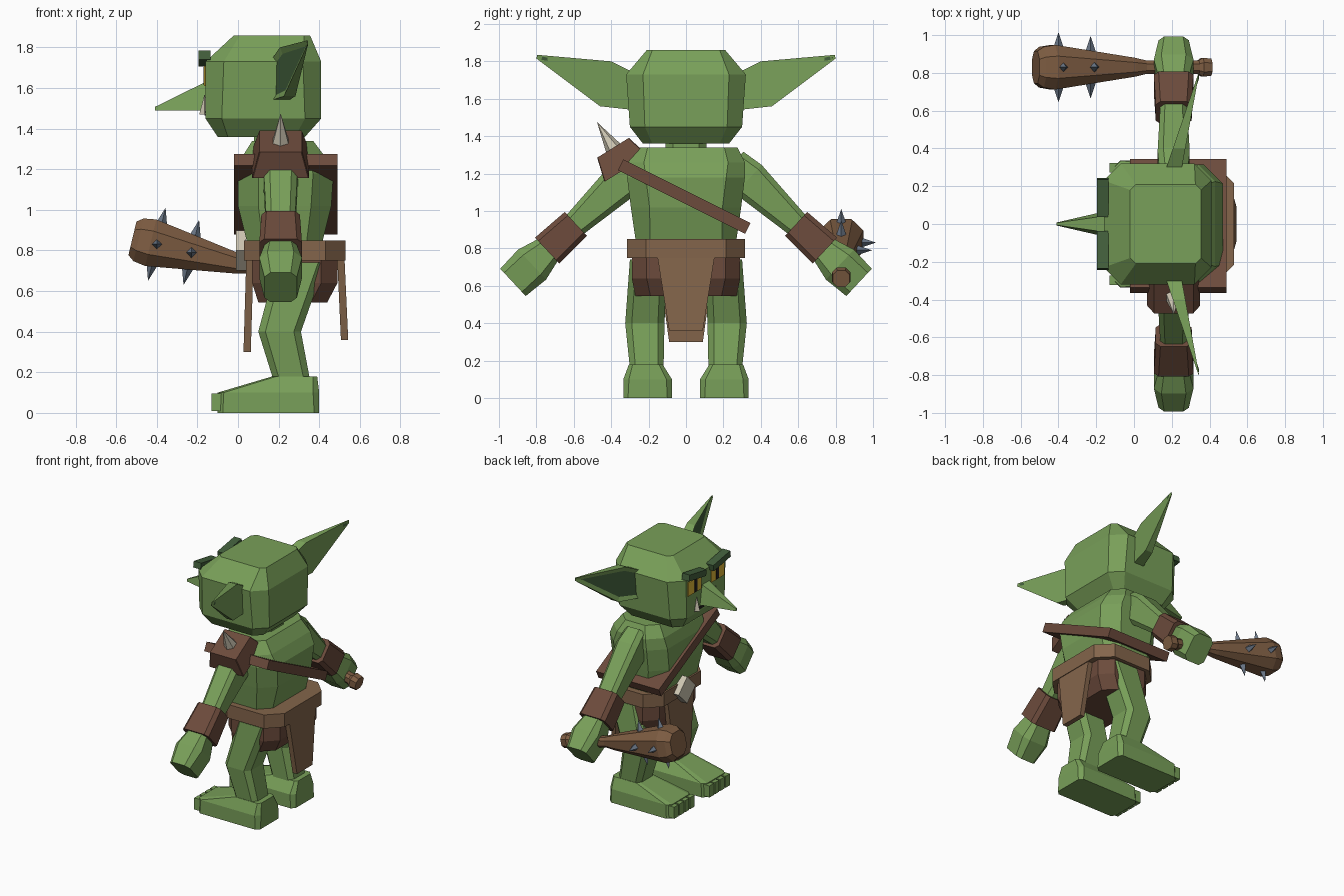
import bpy, bmesh
from mathutils import Vector

if "Cube" in bpy.data.objects:
    bpy.data.objects.remove(bpy.data.objects["Cube"], do_unlink=True)


def material(name, r, g, b):
    m = bpy.data.materials.new(name)
    m.use_nodes = True
    m.diffuse_color = (r, g, b, 1)
    bsdf = m.node_tree.nodes["Principled BSDF"]
    bsdf.inputs["Base Color"].default_value = (r, g, b, 1)
    bsdf.inputs["Roughness"].default_value = 0.9
    return m


SKIN = material("green skin", 0.19, 0.35, 0.1)
DARK = material("dark green", 0.055, 0.115, 0.045)
LEATHER = material("dark leather", 0.15, 0.07, 0.045)
CLOTH = material("tan hide", 0.23, 0.13, 0.07)
WOOD = material("club wood", 0.21, 0.11, 0.055)
METAL = material("slate metal", 0.15, 0.19, 0.25)
BONE = material("bone", 0.62, 0.57, 0.45)
YELLOW = material("eye yellow", 0.75, 0.48, 0.04)
BLACK = material("pupil black", 0.02, 0.015, 0.015)
X, Y, Z = Vector((1, 0, 0)), Vector((0, 1, 0)), Vector((0, 0, 1))


def finish(name, bm, mats):
    bmesh.ops.recalc_face_normals(bm, faces=bm.faces)
    me = bpy.data.meshes.new(name)
    bm.to_mesh(me)
    bm.free()
    for m in mats:
        me.materials.append(m)
    ob = bpy.data.objects.new(name, me)
    bpy.context.collection.objects.link(ob)
    return ob


def loft(name, mat, rings, u=X, v=Y):
    """Skin chamfered-rectangle sections: (centre, half u, half v, chamfer)."""
    bm = bmesh.new()
    loops = []
    for c, a, b, k in rings:
        pts = [(a, k - b), (a, b - k), (a - k, b), (k - a, b),
               (-a, b - k), (-a, k - b), (k - a, -b), (a - k, -b)]
        loops.append([bm.verts.new(Vector(c) + u * p + v * q) for p, q in pts])
    for lo, hi in zip(loops, loops[1:]):
        for i in range(8):
            j = (i + 1) % 8
            bm.faces.new((lo[i], lo[j], hi[j], hi[i]))
    bm.faces.new(loops[0])
    bm.faces.new(loops[-1])
    return finish(name, bm, [mat])


def stack(name, mat, y, levels):
    """Vertical loft: levels of (z, back x min, x max, half depth y, chamfer)."""
    return loft(name, mat, [(((a + b) / 2, y, z), (b - a) / 2, h, k)
                            for z, a, b, h, k in levels])


def prism(name, mat, lower, upper):
    """Solid between two matching outlines."""
    bm = bmesh.new()
    a = [bm.verts.new(p) for p in lower]
    b = [bm.verts.new(p) for p in upper]
    n = len(a)
    for i in range(n):
        bm.faces.new((a[i], a[(i + 1) % n], b[(i + 1) % n], b[i]))
    bm.faces.new(a)
    bm.faces.new(b)
    return finish(name, bm, [mat])


def block(name, mat, c, size, angle=0):
    """Box turned about the x axis."""
    bm = bmesh.new()
    bmesh.ops.create_cube(bm, size=1)
    bmesh.ops.scale(bm, vec=size, verts=bm.verts)
    ob = finish(name, bm, [mat])
    ob.location = c
    ob.rotation_euler.x = angle
    return ob


def spike(name, mat, base, direction, length, r, sides=4):
    bm = bmesh.new()
    bmesh.ops.create_cone(bm, cap_ends=True, segments=sides, radius1=r,
                          radius2=0, depth=length)
    bmesh.ops.translate(bm, vec=Z * length / 2, verts=bm.verts)
    ob = finish(name, bm, [mat])
    ob.location = base
    ob.rotation_euler = Z.rotation_difference(Vector(direction)).to_euler()
    return ob


# Head, neck and torso
stack("head", SKIN, 0, [(1.36, -.10, .33, .23, .05), (1.45, -.16, .41, .30, .08),
                        (1.73, -.16, .41, .32, .09), (1.86, -.02, .355, .21, .03)])
stack("neck", SKIN, 0, [(1.3, .08, .32, .11, .04), (1.4, .08, .32, .11, .04)])
stack("torso", SKIN, 0, [(.78, .06, .40, .26, .07), (1.02, 0, .46, .295, .1),
                         (1.18, 0, .47, .315, .1), (1.26, .02, .43, .315, .09),
                         (1.34, .07, .37, .275, .07)])

# Nose
prism("nose", SKIN,
      [(-.14, -.07, 1.49), (-.14, .07, 1.49), (-.14, .045, 1.64), (-.14, -.045, 1.64)],
      [(-.41, -.008, 1.49), (-.41, .008, 1.49), (-.41, .006, 1.507), (-.41, -.006, 1.507)])
block("mouth", BLACK, (-.162, 0, 1.475), (.008, .26, .018))


def ear(name, s):
    outline = [(.28, 1.54), (.46, 1.56), (.80, 1.815), (.795, 1.835), (.40, 1.80), (.28, 1.74)]
    front, back = [], []
    for y, z in outline:
        x = .165 + (y - .28) * .34
        front.append((x, s * y, z))
        back.append((x + .085 * (.82 - y) / .54, s * y, z))
    ob = prism(name, SKIN, front, back)
    # Dark recessed hollow on the forward face
    bm = bmesh.new()
    bm.from_mesh(ob.data)
    face = min((f for f in bm.faces if len(f.verts) == 6), key=lambda f: f.normal.x)
    bmesh.ops.inset_region(bm, faces=[face], thickness=.032, depth=-.012)
    face.material_index = 1
    bm.to_mesh(ob.data)
    bm.free()
    ob.data.materials.append(DARK)


arm_dir = (.73, -.68)
for s, side in ((-1, "left"), (1, "right")):
    # Face details
    ear(side + "_ear", s)
    block(side + "_eye", YELLOW, (-.162, s * .135, 1.66), (.009, .15, .1))
    block(side + "_pupil", BLACK, (-.167, s * .125, 1.66), (.006, .03, .09))
    block(side + "_brow", DARK, (-.165, s * .14, 1.745), (.06, .2, .045), s * .17)
    spike(side + "_tusk", BONE, (-.165, s * .11, 1.47), Z, .1, .026)

    # Arm, bracer and hand along one slanted axis
    v = Vector((0, .68 * s, .73))

    def along(t):
        return Vector((.21, s * (.29 + arm_dir[0] * t), 1.21 + arm_dir[1] * t))

    def limb(name, mat, rings):
        loft(side + name, mat, [(along(t), a, b, k) for t, a, b, k in rings], X, v)

    limb("_arm", SKIN, [(-.06, .075, .09, .03), (.06, .085, .105, .03),
                        (.45, .07, .065, .025)])
    limb("_bracer", LEATHER, [(.41, .095, .087, .025), (.62, .105, .095, .025)])
    limb("_hand", SKIN, [(.60, .075, .075, .025), (.73, .105, .11, .04),
                         (.87, .08, .1, .03)])

    # Leg, foot and toes
    loft(side + "_leg", SKIN, [((.31, s * .2, .74), .12, .10, .035),
                               ((.205, s * .22, .40), .105, .105, .035),
                               ((.265, s * .21, .16), .09, .09, .03)])
    loft(side + "_foot", SKIN, [((.15, s * .205, 0), .25, .13, .025),
                                ((.15, s * .205, .1), .25, .13, .03),
                                ((.28, s * .215, .18), .11, .09, .02)])
    for i in range(4):
        block(side + "_toe", SKIN, (-.1, s * .205 + (i - 1.5) * .062, .052),
              (.06, .05, .085))

# Leather shorts, belt, hide flaps and buckle
stack("shorts", LEATHER, 0, [(.545, .10, .44, .27, .08), (.64, .07, .49, .29, .08),
                             (.8, .07, .49, .29, .08)])
stack("belt", CLOTH, 0, [(.75, .03, .53, .315, .1), (.85, .03, .53, .315, .1)])
for name, x, lean, bottom in (("front_flap", .06, -.015, .3), ("back_flap", .505, .02, .36)):
    ends = []
    for z, h, shift in ((.8, .16, 0), (bottom, .09, lean)):
        ends.append([(x + shift + dx, y, z) for dx, y in
                     ((-.018, -h), (.018, -h), (.018, h), (-.018, h))])
    prism(name, CLOTH, *ends)
block("buckle", BONE, (.015, 0, .8), (.05, .14, .14), .7854)

# Diagonal chest strap
block("chest_strap", LEATHER, (.235, -.01, 1.077), (.51, .76, .065), -.464)

# Shoulder guard with bone spike
n, t = Vector((0, -.53, .85)), Vector((0, -.85, -.53))
top = Vector((.21, -.39, 1.338))
loft("shoulder_guard", LEATHER, [(top - n * .13, .14, .135, .004),
                                 (top, .105, .1, .004)], X, t)
spike("shoulder_spike", BONE, top - n * .01, n, .172, .047, 6)

# Spiked club
axis = Vector((.972, 0, -.233))
up = Vector((.233, 0, .972))


def club_point(x):
    return Vector((x, .83, .735 - .24 * x))


loft("club", WOOD, [(club_point(x), r, r, r * .5) for x, r in
                    ((-.52, .085), (-.49, .108), (-.43, .118), (0, .05), (.06, .036),
                     (.34, .036), (.36, .05), (.405, .045))], Y, up)
for x, r in ((-.40, .105), (-.23, .085)):
    for d in (up, -up, Y, -Y):
        spike("club_spike", METAL, club_point(x) + d * (r - .01), d, .09, .03)
